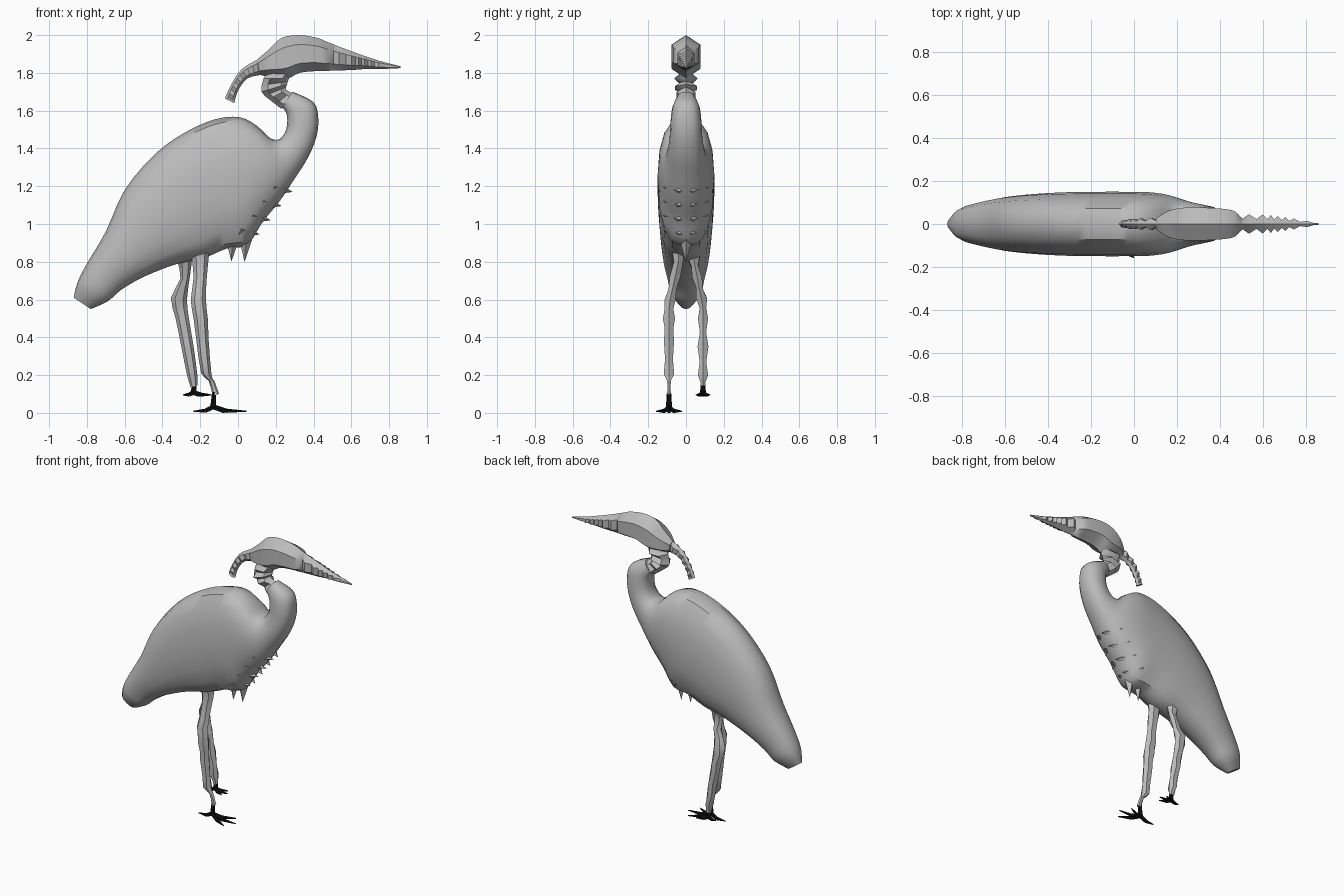
import bpy
import bmesh
import math
from mathutils import Vector

cube = bpy.data.objects.get("Cube")
if cube:
    bpy.data.objects.remove(cube, do_unlink=True)


def make_material(name, value):
    mat = bpy.data.materials.new(name)
    mat.use_nodes = True
    colour = (value, value, value, 1)
    mat.diffuse_color = colour
    bsdf = mat.node_tree.nodes["Principled BSDF"]
    bsdf.inputs["Base Color"].default_value = colour
    bsdf.inputs["Roughness"].default_value = 0.8
    return mat


plumage = make_material("plumage grey", 0.5)
claw_black = make_material("claw black", 0.005)


def finish(name, bm, mat, angle=40):
    bmesh.ops.recalc_face_normals(bm, faces=bm.faces)
    mesh = bpy.data.meshes.new(name)
    bm.to_mesh(mesh)
    bm.free()
    mesh.materials.append(mat)
    obj = bpy.data.objects.new(name, mesh)
    bpy.context.collection.objects.link(obj)
    bpy.ops.object.select_all(action="DESELECT")
    obj.select_set(True)
    bpy.context.view_layer.objects.active = obj
    bpy.ops.object.shade_smooth_by_angle(angle=math.radians(angle))
    return obj


def spline(rings, steps):
    """Smooth interpolation through the ring parameters."""
    result = []
    last = len(rings) - 1
    for i in range(last):
        quad = [rings[max(0, min(last, i + k))] for k in (-1, 0, 1, 2)]
        for s in range(steps):
            t = s / steps
            result.append([
                b + 0.5 * t * (c - a + t * (2 * a - 5 * b + 4 * c - d
                                            + t * (3 * (b - c) + d - a)))
                for a, b, c, d in zip(*quad)])
    result.append(list(rings[last]))
    return result


def loft(name, rings, sides=6, steps=3, ripple=0.0, offset=lambda z: 0.0):
    """Skin rings given as edge x, z, opposite edge x, z and half thickness."""
    bm = bmesh.new()
    loops = []
    for n, (ax, az, bx, bz, thick) in enumerate(spline(rings, steps)):
        thick = max(thick, 0.004) * (1 - ripple * (n % 2))
        loop = []
        for k in range(sides):
            angle = math.tau * k / sides
            u = (1 + math.cos(angle)) / 2
            s = math.sin(angle)
            y = math.copysign(abs(s) ** 0.75, s) * thick
            z = bz + (az - bz) * u
            loop.append(bm.verts.new((bx + (ax - bx) * u,
                                      y + offset((az + bz) / 2), z)))
        loops.append(loop)
    for low, high in zip(loops, loops[1:]):
        for k in range(sides):
            j = (k + 1) % sides
            bm.faces.new((low[k], low[j], high[j], high[k]))
    bm.faces.new(loops[0])
    bm.faces.new(loops[-1])
    return finish(name, bm, plumage)


def spike(bm, start, end, r_start, r_end, sides=5):
    """Tapered limb between two points."""
    start, end = Vector(start), Vector(end)
    axis = end - start
    matrix = axis.to_track_quat("Z", "Y").to_matrix().to_4x4()
    matrix.translation = (start + end) / 2
    bmesh.ops.create_cone(bm, cap_ends=True, segments=sides, radius1=r_start,
                          radius2=r_end, depth=axis.length, matrix=matrix)


# Trunk from tail tip, over the back, up the curved lower neck
loft("body", [
    (-.87, .61, -.78, .55, .03),
    (-.85, .69, -.69, .59, .08),
    (-.8, .79, -.62, .65, .1),
    (-.7, .96, -.5, .72, .125),
    (-.6, 1.18, -.32, .79, .14),
    (-.44, 1.37, -.18, .82, .148),
    (-.28, 1.485, -.06, .87, .15),
    (-.12, 1.555, .05, .89, .15),
    (.01, 1.565, .13, 1.01, .148),
    (.1, 1.52, .22, 1.12, .135),
    (.17, 1.455, .3, 1.24, .11),
    (.22, 1.45, .37, 1.35, .095),
    (.255, 1.5, .415, 1.46, .085),
    (.26, 1.57, .425, 1.56, .08),
    (.245, 1.605, .4, 1.645, .07),
    (.23, 1.62, .29, 1.7, .05),
], sides=16)

# Pinched upper neck
loft("upper_neck", [
    (.23, 1.61, .3, 1.69, .055),
    (.165, 1.66, .255, 1.71, .055),
    (.125, 1.7, .26, 1.74, .065),
    (.135, 1.77, .27, 1.77, .07),
    (.17, 1.82, .3, 1.82, .06),
], steps=2, ripple=.5)

# Head, beak and trailing crest
loft("head", [
    (.1, 1.87, .115, 1.79, .03),
    (.165, 1.925, .16, 1.78, .07),
    (.23, 1.985, .26, 1.77, .085),
    (.325, 2, .325, 1.8, .085),
    (.42, 1.985, .42, 1.81, .078),
    (.47, 1.965, .47, 1.81, .065),
    (.51, 1.95, .51, 1.815, .02),
])
loft("beak", [
    (.48, 1.96, .48, 1.812, .05),
    (.6, 1.915, .6, 1.815, .05),
    (.67, 1.89, .67, 1.82, .042),
    (.745, 1.865, .745, 1.82, .028),
    (.86, 1.835, .86, 1.825, .005),
], steps=4, ripple=.5)
loft("crest", [
    (.12, 1.88, .125, 1.79, .035),
    (.02, 1.82, .05, 1.77, .028),
    (-.035, 1.74, 0, 1.705, .025),
    (-.07, 1.665, -.02, 1.64, .018),
], steps=4, ripple=.5)


# Legs splay outwards to the knee and then drop straight
def splay(side):
    return lambda z: side * min(.09, .04 + max(0, .8 - z) * .22)


loft("right_leg", [
    (-.25, .86, -.15, .87, .04),
    (-.235, .72, -.165, .72, .032),
    (-.25, .6, -.17, .6, .032),
    (-.235, .5, -.16, .5, .036),
    (-.22, .38, -.155, .38, .03),
    (-.195, .21, -.14, .2, .03),
    (-.155, .17, -.125, .17, .012),
    (-.135, .09, -.1, .1, .012),
], steps=2, ripple=.25, offset=splay(-1))
loft("left_leg", [
    (-.32, .8, -.24, .83, .035),
    (-.305, .71, -.255, .72, .03),
    (-.355, .61, -.27, .6, .032),
    (-.33, .5, -.26, .5, .03),
    (-.3, .35, -.235, .35, .032),
    (-.27, .2, -.215, .2, .03),
    (-.25, .135, -.215, .145, .014),
], steps=2, ripple=.4, offset=splay(1))


# Feet with three front toes and one back toe
def foot(name, ankle, reach):
    bm = bmesh.new()
    ankle = Vector(ankle)
    sole = ankle + Vector((-.005, 0, -.45 * reach))
    spike(bm, ankle, sole, .012, .017)
    for dx, dy in ((1, 0), (.75, .38), (.75, -.38), (-.6, 0)):
        knuckle = sole + Vector((dx * .4, dy * .4, -.12)) * reach
        tip = sole + Vector((dx, dy, -.13)) * reach
        spike(bm, sole, knuckle, .014, .012)
        spike(bm, knuckle, tip, .012, .003)
    finish(name, bm, claw_black)


foot("right_foot", (-.125, -.09, .11), .175)
foot("left_foot", (-.23, .09, .15), .095)

# Ragged breast feathers
tufts = bmesh.new()
for i in range(4):
    z = .95 + i * .075
    x = .1 + i * .058
    for side in (-1, 1):
        spike(tufts, (x - .1, side * .08, z + .02),
              (x + .015, side * .02, z - .005), .045, 0, sides=4)
for x in (-.03, .04):
    spike(tufts, (x, 0, .92), (x - .005, 0, .8), .035, 0, sides=4)
finish("breast_feathers", tufts, plumage, angle=20)
